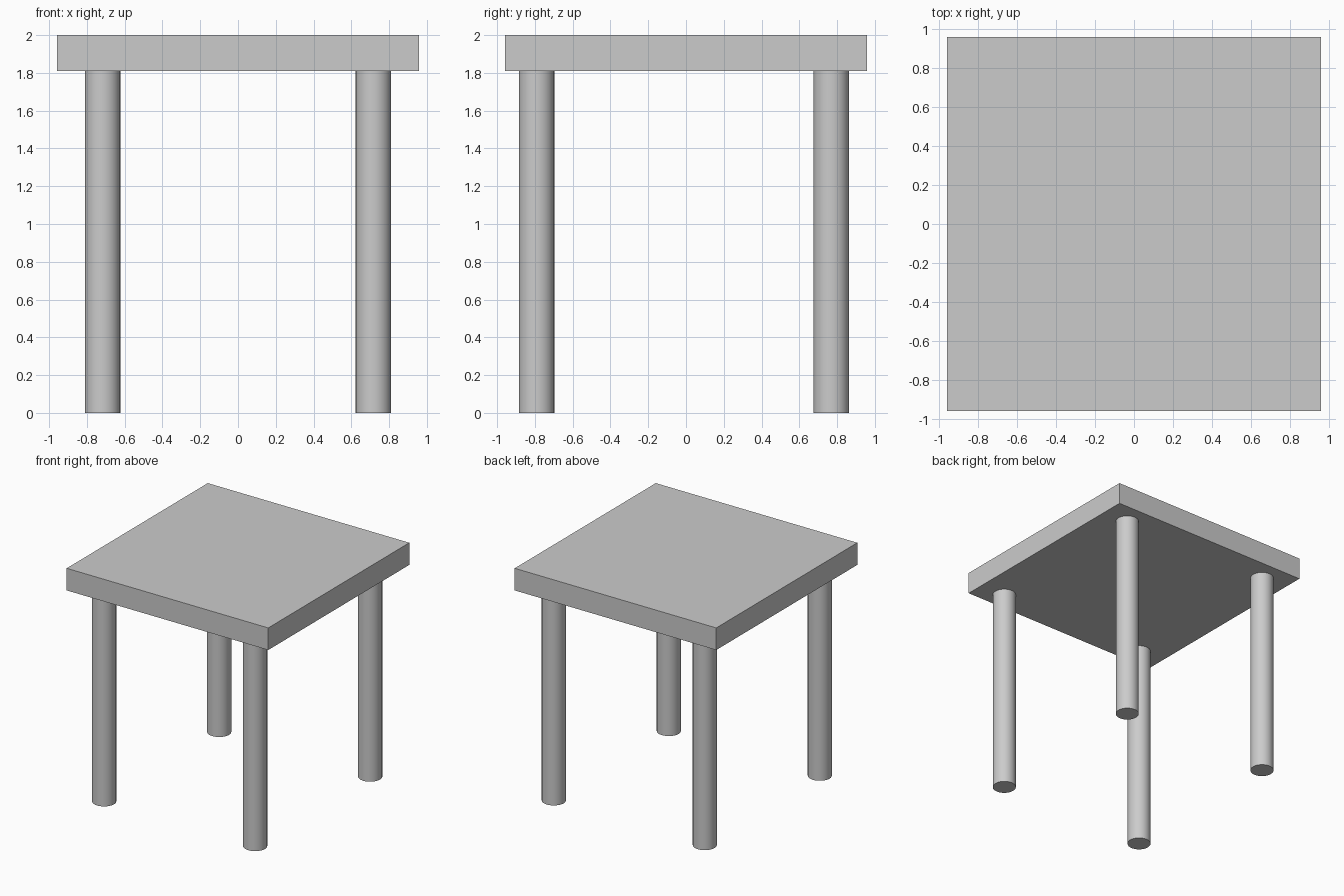
import bpy

if "Cube" in bpy.data.objects:
    bpy.data.objects.remove(bpy.data.objects["Cube"])

HALF = 0.957         # half width of the square top
HEIGHT = 2.0
UNDERSIDE = 1.81
LEG_RADIUS = 0.094
LEG_X = 0.717
LEG_Y = {"front": -0.791, "back": 0.769}   # legs sit slightly forward

# Square slab top
bpy.ops.mesh.primitive_cube_add(size=1, location=(0, 0, (HEIGHT + UNDERSIDE) / 2))
top = bpy.context.object
top.name = "table_top"
top.scale = (2 * HALF, 2 * HALF, HEIGHT - UNDERSIDE)
bpy.ops.object.transform_apply(location=False, rotation=False, scale=True)

# Four round legs
for end, y in LEG_Y.items():
    for side, x in (("left", -LEG_X), ("right", LEG_X)):
        bpy.ops.mesh.primitive_cylinder_add(
            vertices=32, radius=LEG_RADIUS, depth=UNDERSIDE,
            location=(x, y, UNDERSIDE / 2))
        bpy.context.object.name = f"{end}_{side}_leg"
        bpy.ops.object.shade_smooth_by_angle()
